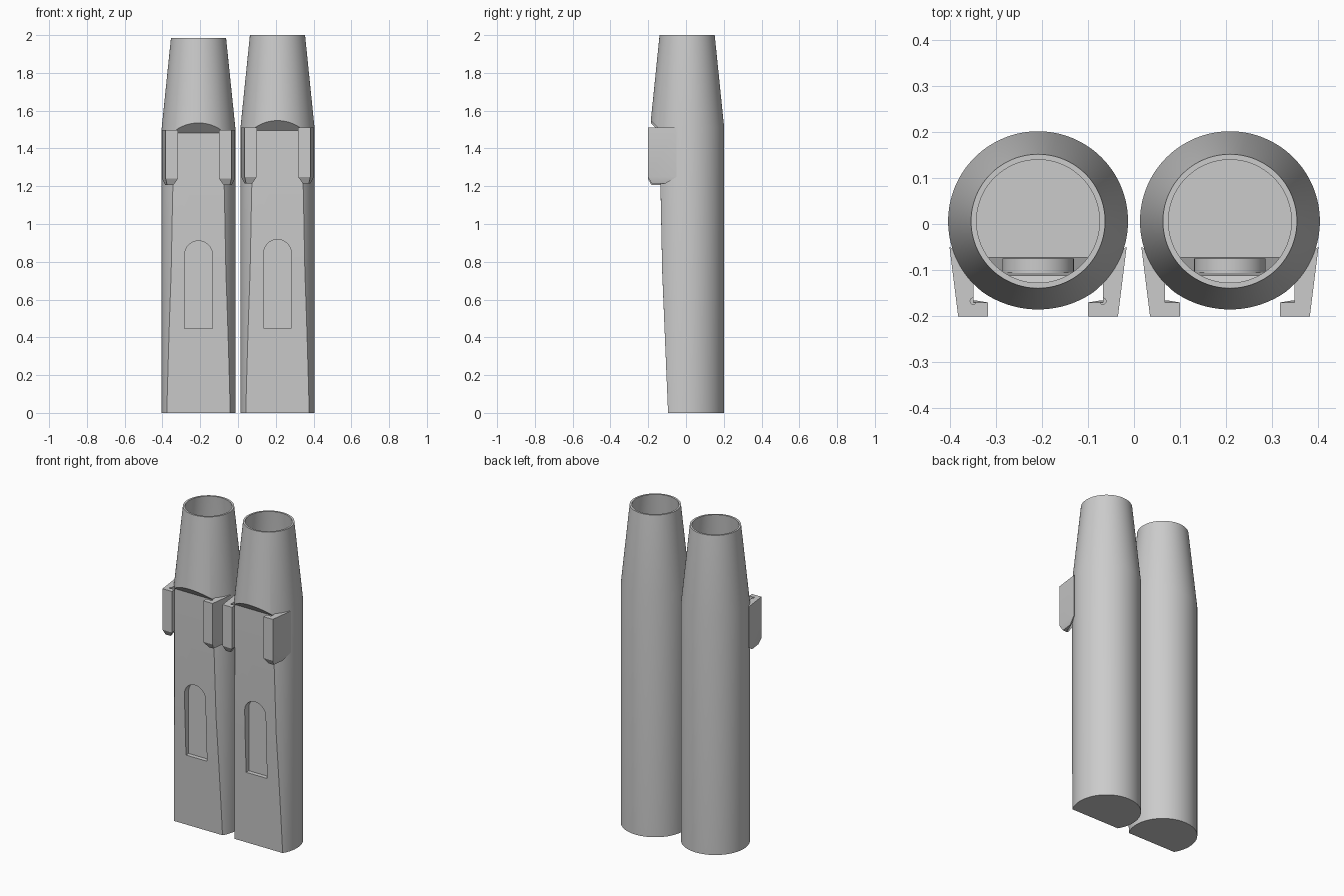
import bpy, bmesh, math
from mathutils import Vector

if "Cube" in bpy.data.objects:
    bpy.data.objects.remove(bpy.data.objects["Cube"])

R, CY, CX = 0.196, 0.006, 0.209
SEGMENTS = 128

grey = bpy.data.materials.new("plain_grey")
grey.use_nodes = True
grey.diffuse_color = (0.6, 0.6, 0.6, 1)
grey.node_tree.nodes["Principled BSDF"].inputs["Base Color"].default_value = (0.6, 0.6, 0.6, 1)


def make(name, bm):
    bmesh.ops.recalc_face_normals(bm, faces=bm.faces)
    mesh = bpy.data.meshes.new(name)
    bm.to_mesh(mesh)
    bm.free()
    obj = bpy.data.objects.new(name, mesh)
    bpy.context.collection.objects.link(obj)
    mesh.materials.append(grey)
    return obj


def loft(name, rings):
    """Closed solid through rings of equal point count."""
    bm = bmesh.new()
    rows = [[bm.verts.new(p) for p in ring] for ring in rings]
    n = len(rows[0])
    for a, b in zip(rows, rows[1:]):
        for i in range(n):
            j = (i + 1) % n
            bm.faces.new((a[i], a[j], b[j], b[i]))
    bm.faces.new(rows[0])
    bm.faces.new(rows[-1])
    return make(name, bm)


def lathe(name, profile, cx=0, cy=CY, segments=SEGMENTS):
    turns = [2 * math.pi * i / segments for i in range(segments)]
    return loft(name, [[(cx + r * math.cos(t), cy + r * math.sin(t), z) for t in turns]
                       for r, z in profile])


def front_wedge(inset):
    """Removes everything in front of the leaning flat face and under the neck."""
    side = [(-0.095, 0), (-0.126, 0.75), (-0.135, 1.2), (-0.135, 1.495), (-0.21, 1.572)]
    side = [(y + inset, z + (inset if z > 1.4 else 0)) for y, z in side]
    side = [(side[0][0] + 0.004, -0.1)] + side + [(-0.4, side[-1][1]), (-0.4, -0.1)]
    return loft("wedge", [[(x, y, z) for y, z in side] for x in (-0.3, 0.3)])


def arch(half, bottom, top, y0, y1):
    """Round-topped block for the window."""
    outline = [(-half, bottom), (half, bottom)]
    for i in range(25):
        t = math.pi * i / 24
        outline.append((half * math.cos(t), top - half + half * math.sin(t)))
    return loft("arch", [[(x, y, z) for x, z in outline] for y in (y0, y1)])


def cut(obj, cutter):
    mod = obj.modifiers.new("cut", 'BOOLEAN')
    mod.operation = 'DIFFERENCE'
    mod.solver = 'EXACT'
    mod.object = cutter
    bpy.context.view_layer.objects.active = obj
    bpy.ops.object.modifier_apply(modifier=mod.name)
    bpy.data.objects.remove(cutter)


def finish(obj, cx, height):
    for v in obj.data.vertices:
        v.co = Vector((v.co.x + cx, v.co.y, v.co.z * height))
    bpy.ops.object.select_all(action='DESELECT')
    obj.select_set(True)
    bpy.context.view_layer.objects.active = obj
    bpy.ops.object.shade_smooth_by_angle(angle=math.radians(25))


# Hook cross-section, growing out of the tube wall
HOOK = [(0.193, -0.05), (0.174, -0.202), (0.109, -0.202), (0.109, -0.171),
        (0.141, -0.171), (0.141, -0.13), (0.175, -0.06)]


def bracket(name, side, grooved):
    def ring(z, shrink):
        mid = Vector((0.158, -0.163))
        pts = [mid + (Vector(p) - mid) * shrink for p in HOOK]
        return [(side * p.x, p.y, z) for p in pts]
    obj = loft(name, [ring(1.51, 1), ring(1.25, 1), ring(1.215, 0.5)])
    if grooved:
        cut(obj, lathe("groove", [(0.007, 1.25), (0.007, 1.6)], side * 0.141, -0.168, 16))
    return obj


for prefix, cx, height in (("left", CX, 1.0), ("right", -CX, 0.992)):
    # Hollow inside, keeping a flat front wall and a backing behind the window
    hollow = lathe("hollow", [(0.178, 0.03), (0.178, 1.51), (0.134, 2.0), (0.134, 2.1)])
    cut(hollow, front_wedge(0.023))
    cut(hollow, arch(0.078, 0.43, 0.935, -0.3, -0.075))

    # Tube with tapered neck
    tube = lathe(prefix + "_tube", [(R, 0), (R, 1.51), (0.146, 2.0)])
    cut(tube, front_wedge(0))
    cut(tube, hollow)
    cut(tube, arch(0.073, 0.45, 0.918, -0.3, -0.087))
    finish(tube, cx, height)

    # Pair of hooks
    for side, label in ((1, "left"), (-1, "right")):
        hook = bracket(f"{prefix}_tube_{label}_hook", side, prefix == "right")
        finish(hook, cx, height)
